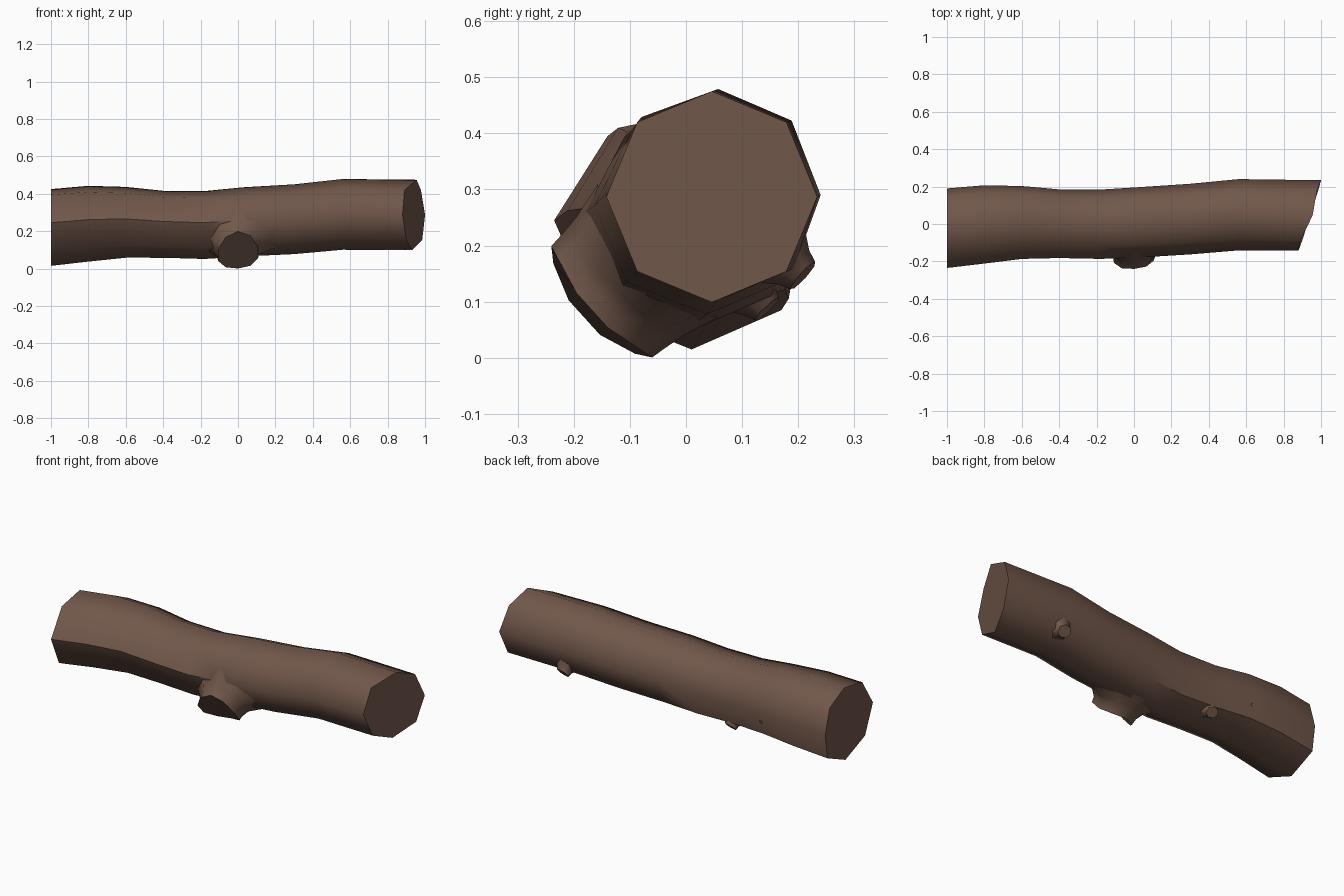
import bpy, math
from mathutils import Vector

if "Cube" in bpy.data.objects:
    bpy.data.objects.remove(bpy.data.objects["Cube"])

bark = bpy.data.materials.new("brown bark")
bark.diffuse_color = (0.165, 0.095, 0.068, 1)
bark.use_nodes = True
bark.node_tree.nodes["Principled BSDF"].inputs["Base Color"].default_value = bark.diffuse_color


def loft(name, rings, cap_start):
    """Skin a list of closed rings, cap the end (and optionally the start)."""
    n = len(rings[0])
    verts = [p for r in rings for p in r]
    faces = []
    for i in range(len(rings) - 1):
        for j in range(n):
            k = (j + 1) % n
            faces.append((i * n + j, i * n + k, (i + 1) * n + k, (i + 1) * n + j))
    faces.append(tuple(range(len(verts) - n, len(verts))))
    if cap_start:
        faces.append(tuple(reversed(range(n))))
    me = bpy.data.meshes.new(name)
    me.from_pydata(verts, [], faces)
    me.materials.append(bark)
    ob = bpy.data.objects.new(name, me)
    bpy.context.collection.objects.link(ob)
    bpy.ops.object.select_all(action='DESELECT')
    ob.select_set(True)
    bpy.context.view_layer.objects.active = ob
    bpy.ops.object.shade_smooth_by_angle(angle=math.radians(50))
    return ob


# Trunk: eight-sided, slightly crooked, sawn straight on the left and askew on the right
left = [(0.19, 0.22), (0.15, 0.36), (0.02, 0.425), (-0.14, 0.395),
        (-0.235, 0.245), (-0.165, 0.085), (0.01, 0.015), (0.17, 0.085)]
unit_left = [((y + 0.02) / 0.21, (z - 0.22) / 0.21) for y, z in left]
unit_right = [(math.cos(k * math.pi / 4), math.sin(k * math.pi / 4)) for k in range(8)]
stations = [(-1, -0.02, 0.22, 0.21), (-0.8, 0.0, 0.24, 0.207), (-0.6, 0.01, 0.2475, 0.193),
            (-0.4, 0.003, 0.237, 0.182), (-0.18, 0.0, 0.233, 0.184), (0.03, 0.01, 0.25, 0.187),
            (0.3, 0.027, 0.264, 0.188), (0.56, 0.05, 0.29, 0.19), (0.95, 0.046, 0.287, 0.188)]
end_x = [1.0, 0.978, 0.955, 0.89, 0.88, 0.90, 0.93, 0.985]
rings = []
for x, cy, cz, r in stations:
    t = (x + 1) / 1.95
    ring = []
    for k in range(8):
        uy = unit_left[k][0] * (1 - t) + unit_right[k][0] * t
        uz = unit_left[k][1] * (1 - t) + unit_right[k][1] * t
        ring.append((end_x[k] if x == 0.95 else x, cy + r * uy, cz + r * uz))
    rings.append(ring)
loft("trunk", rings, True)


def stub(name, origin, direction, levels, n):
    """Flared branch stump; levels = (x half-width, side half-width, depth, bend, tilt)."""
    d = Vector((0, *direction)).normalized()
    s = d.cross(Vector((1, 0, 0)))
    out = []
    for a, b, depth, bend, tilt in levels:
        ring = []
        for k in range(n):
            ang = 2 * math.pi * (k + 0.5) / n
            c, si = math.cos(ang), math.sin(ang)
            h = depth - bend * si * si - tilt * c
            ring.append(Vector(origin) + Vector((1, 0, 0)) * a * c + s * b * si + d * h)
        out.append(ring)
    return loft(name, out, False)


# Large sawn branch stump on the lower front
stub("branch_stump", (0, 0.01, 0.245), (-0.16, -0.145),
     [(0.21, 0.16, 0.155, 0.075, 0), (0.145, 0.142, 0.185, 0.035, 0),
      (0.118, 0.136, 0.215, 0.02, 0.004), (0.112, 0.134, 0.252, 0.036, 0.01)], 10)

# Small twig knots on the lower back
for name, o, dr, k, depth in (("knot_right", (0.62, 0.05, 0.29), (0.75, -0.68), 1.0, 0.19),
                              ("knot_left", (-0.38, 0.003, 0.237), (0.68, -0.72), 0.9, 0.185),
                              ("knot_tiny", (-0.6, 0.01, 0.247), (0.95, -0.3), 0.25, 0.187)):
    stub(name, o, dr,
         [(0.065 * k, 0.06 * k, depth - 0.022, 0, 0), (0.045 * k, 0.042 * k, depth + 0.002 * k, 0, 0),
          (0.036 * k, 0.034 * k, depth + 0.024 * k, 0, 0.006 * k)], 7)
